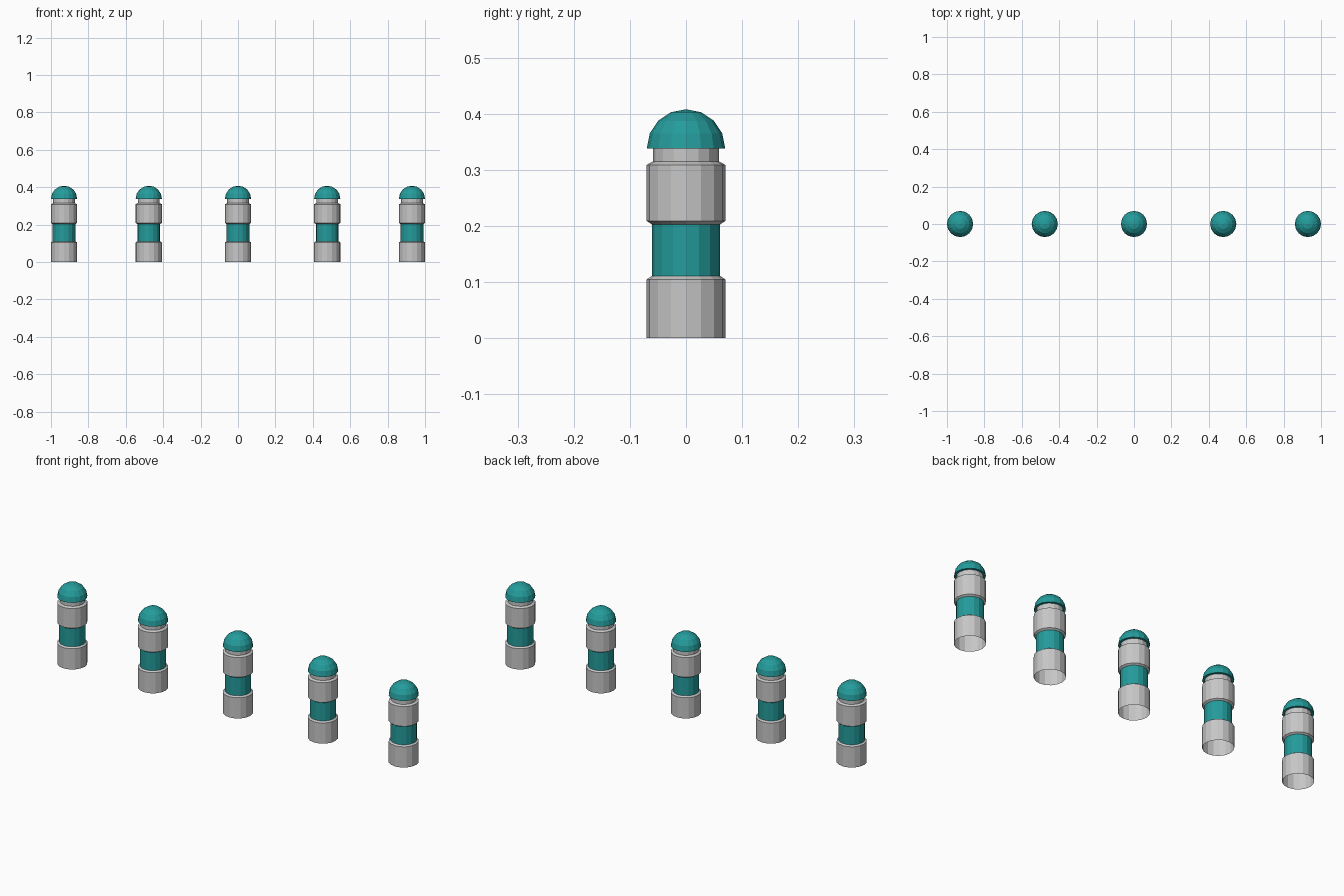
import bpy, bmesh, math

SIDES = 16
R = 0.07        # outer radius of the post
BAND_R = 0.061  # recessed coloured band
NECK_R = 0.0585
DOME_Z = 0.338

cube = bpy.data.objects.get("Cube")
if cube:
    bpy.data.objects.remove(cube, do_unlink=True)


def material(name, rgb):
    m = bpy.data.materials.new(name)
    m.use_nodes = True
    m.diffuse_color = (*rgb, 1)
    m.node_tree.nodes["Principled BSDF"].inputs["Base Color"].default_value = (*rgb, 1)
    return m


grey = material("light_grey", (0.57, 0.57, 0.57))
teal = material("teal", (0.018, 0.33, 0.33))


def lathe(name, profile, mat):
    """Turn a (radius, z) profile, listed bottom to top, around the z axis."""
    bm = bmesh.new()
    rings = []
    for r, z in profile:
        count = SIDES if r > 0 else 1
        rings.append([bm.verts.new((r * math.cos(math.tau * i / SIDES),
                                    r * math.sin(math.tau * i / SIDES), z))
                      for i in range(count)])
    for low, high in zip(rings, rings[1:]):
        for i in range(SIDES):
            j = (i + 1) % SIDES
            if len(high) == 1:
                bm.faces.new((low[i], low[j], high[0]))
            else:
                bm.faces.new((low[i], low[j], high[j], high[i]))
    mesh = bpy.data.meshes.new(name)
    bm.to_mesh(mesh)
    bm.free()
    mesh.materials.append(mat)
    return mesh


# Hemispherical cap with a flat underside lip
dome = [(NECK_R, DOME_Z)]
for k in range(4):
    a = math.pi / 8 * k
    dome.append((R * math.cos(a), DOME_Z + R * math.sin(a)))
dome.append((0, DOME_Z + R))

parts = {
    "base_sleeve": lathe("base_sleeve", [(R, 0), (R, 0.105), (BAND_R, 0.111)], grey),
    "middle_band": lathe("middle_band", [(BAND_R, 0.111), (BAND_R, 0.203)], teal),
    "upper_sleeve": lathe("upper_sleeve", [(BAND_R, 0.203), (R, 0.209), (R, 0.309),
                                           (NECK_R, 0.315), (NECK_R, DOME_Z)], grey),
    "dome_cap": lathe("dome_cap", dome, teal),
}

# Row of five identical bollards
for n, x in enumerate((-0.93, -0.477, 0, 0.477, 0.93), 1):
    for part, mesh in parts.items():
        obj = bpy.data.objects.new(f"bollard_{n}_{part}", mesh)
        obj.location.x = x
        bpy.context.collection.objects.link(obj)
